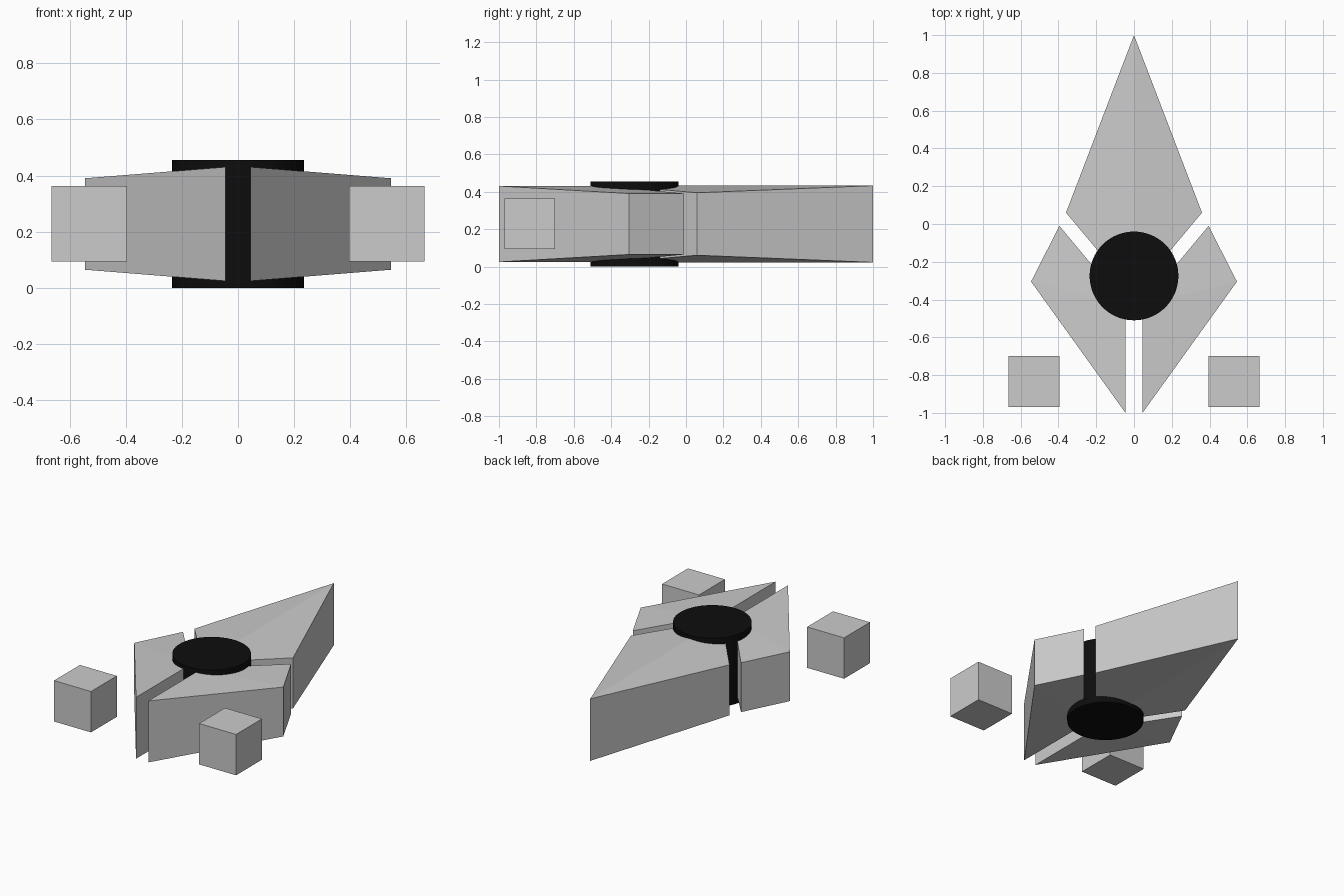
import bpy, bmesh

if "Cube" in bpy.data.objects:
    bpy.data.objects.remove(bpy.data.objects["Cube"])

MID = 0.2275  # mid height, every part is symmetric about it


def slab(name, outline, top_faces):
    """Vertical-walled slab; outline holds (x, y, half height), counter-clockwise."""
    n = len(outline)
    bm = bmesh.new()
    top = [bm.verts.new((x, y, MID + h)) for x, y, h in outline]
    low = [bm.verts.new((x, y, MID - h)) for x, y, h in outline]
    for f in top_faces:
        bm.faces.new([top[i] for i in f])
        bm.faces.new([low[i] for i in reversed(f)])
    for i in range(n):
        j = (i + 1) % n
        bm.faces.new((low[i], low[j], top[j], top[i]))
    bmesh.ops.recalc_face_normals(bm, faces=bm.faces[:])
    mesh = bpy.data.meshes.new(name)
    bm.to_mesh(mesh)
    bm.free()
    obj = bpy.data.objects.new(name, mesh)
    bpy.context.collection.objects.link(obj)
    return obj


# Rear kite-shaped blade with a ridge along its centre
slab("rear_blade",
     [(0, 1, 0.205), (-0.36, 0.06, 0.167), (0, -0.37, 0.205), (0.36, 0.06, 0.167)],
     [(0, 1, 2), (0, 2, 3)])

# Front wings and detached cubes, one of each per side
for side, s in (("left", -1), ("right", 1)):
    slab(side + "_wing",
         [(s * 0.045, -1, 0.203), (s * 0.545, -0.305, 0.163),
          (s * 0.395, -0.01, 0.163), (s * 0.045, -0.43, 0.203)],
         [(0, 1, 3), (1, 2, 3)])
    bpy.ops.mesh.primitive_cube_add(size=0.27, location=(s * 0.53, -0.835, MID + 0.001))
    bpy.context.object.name = side + "_cube"

# Black central hub
bpy.ops.mesh.primitive_cylinder_add(vertices=64, radius=0.235, depth=2 * MID,
                                    location=(0, -0.275, MID))
hub = bpy.context.object
hub.name = "hub"
bpy.ops.object.shade_smooth_by_angle()
black = bpy.data.materials.new("black")
black.diffuse_color = (0.004, 0.004, 0.004, 1)
black.use_nodes = True
black.node_tree.nodes["Principled BSDF"].inputs["Base Color"].default_value = black.diffuse_color
hub.data.materials.append(black)
